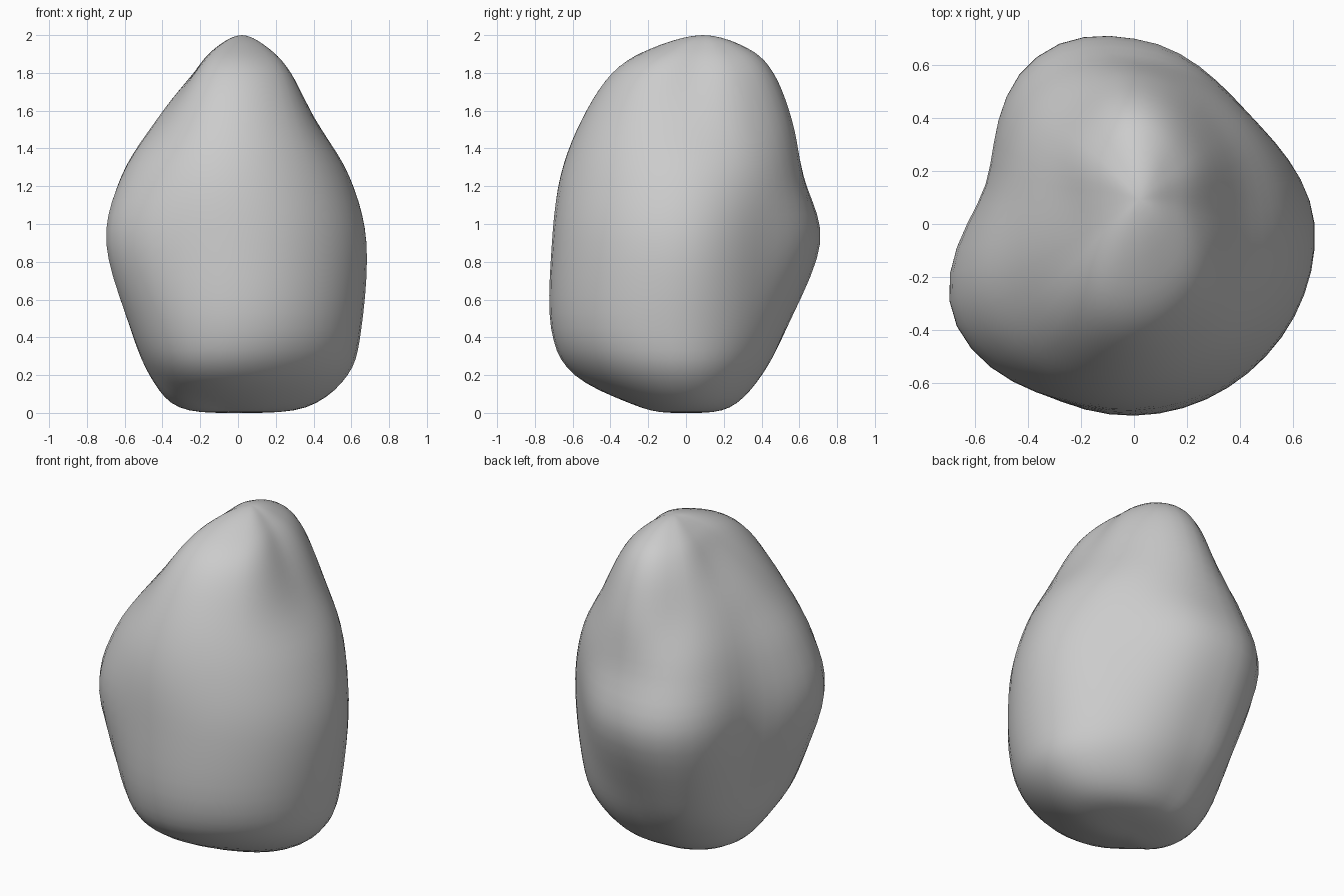
import bpy, bmesh, math
from mathutils import Vector

if "Cube" in bpy.data.objects:
    bpy.data.objects.remove(bpy.data.objects["Cube"])

# Boulder: directions (degrees from +x) of its corners and hollows
ANGLES = (0, 45, 90, 120, 165, 208, 250, 300)
# Height: radius in each direction
SECTIONS = {
    0.03: (.36, .28, .23, .25, .30, .31, .23, .27),
    0.20: (.58, .46, .40, .42, .45, .50, .59, .57),
    0.45: (.65, .55, .53, .57, .51, .63, .71, .70),
    0.90: (.68, .60, .70, .73, .58, .77, .72, .70),
    1.25: (.59, .58, .62, .64, .54, .68, .68, .63),
    1.55: (.41, .47, .56, .50, .42, .47, .56, .51),
    1.80: (.26, .33, .43, .36, .25, .27, .42, .38),
    1.93: (.14, .18, .26, .21, .14, .15, .25, .21),
}
COUNT, STEPS = 48, 5


def spline(a, b, c, d, t):
    return 0.5 * (2 * b + (c - a) * t + (2 * a - 5 * b + 4 * c - d) * t * t
                  + (3 * b - a - 3 * c + d) * t ** 3)


def centre(z):
    # The top leans slightly towards the back
    lean = max(0, (z - 1.5) / 0.5) ** 2
    return Vector((.02 * lean, .09 * lean, z))


def smooth_ring(z, radii):
    n, ring = len(ANGLES), []
    for k in range(COUNT):
        deg = 360 * k / COUNT
        j = max(i for i in range(n) if ANGLES[i] <= deg)
        span = (ANGLES[(j + 1) % n] - ANGLES[j]) % 360
        r = spline(*(radii[(j + o) % n] for o in (-1, 0, 1, 2)),
                   (deg - ANGLES[j]) / span)
        a = math.radians(deg)
        ring.append(centre(z) + Vector((r * math.cos(a), r * math.sin(a), 0)))
    return ring


def opposite(ring):
    return ring[COUNT // 2:] + ring[:COUNT // 2]


# Key rings, continued through each pole to the opposite side
keys = [smooth_ring(z, radii) for z, radii in SECTIONS.items()]
bottom, top = centre(0), centre(2)
rows = ([opposite(keys[0]), [bottom] * COUNT] + keys
        + [[top] * COUNT, opposite(keys[-1])])

# Skin the surface between the poles
bm = bmesh.new()
low, high = bm.verts.new(bottom), bm.verts.new(top)
loops = []
for i in range(1, len(rows) - 2):
    for s in range(1 if i == 1 else 0, STEPS):
        loop = []
        for k in range(COUNT):
            p = spline(*(rows[i + o][k] for o in (-1, 0, 1, 2)), s / STEPS)
            p.z = min(max(p.z, 0), 2)
            loop.append(bm.verts.new(p))
        loops.append(loop)
for k in range(COUNT):
    m = (k + 1) % COUNT
    bm.faces.new((low, loops[0][m], loops[0][k]))
    bm.faces.new((high, loops[-1][k], loops[-1][m]))
    for a, b in zip(loops, loops[1:]):
        bm.faces.new((a[k], a[m], b[m], b[k]))
bmesh.ops.recalc_face_normals(bm, faces=bm.faces[:])
for f in bm.faces:
    f.smooth = True
mesh = bpy.data.meshes.new("boulder")
bm.to_mesh(mesh)
bm.free()
boulder = bpy.data.objects.new("boulder", mesh)
bpy.context.collection.objects.link(boulder)
